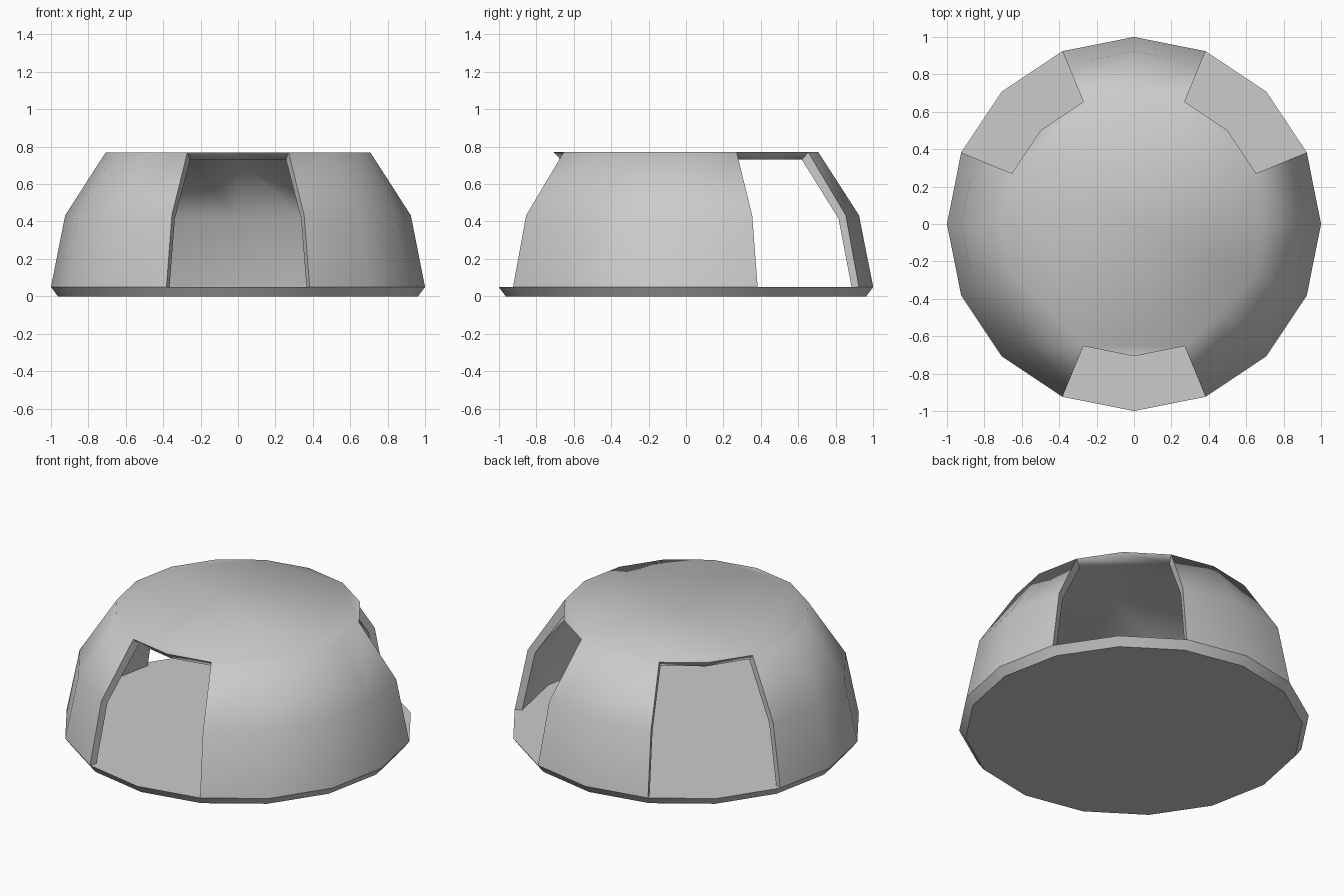
import bpy, bmesh
from math import sin, cos, pi, radians

if "Cube" in bpy.data.objects:
    bpy.data.objects.remove(bpy.data.objects["Cube"])

SIDES = 16
OUTER = [(1.0, 0.05), (0.924, 0.433), (0.707, 0.77)]
INNER = [(0.957, 0.05), (0.882, 0.415), (0.67, 0.73)]
DOORS = {1, 2, 5, 6, 11, 12}          # open wall segments: two back, one front


def finish(bm, name, angle):
    bmesh.ops.recalc_face_normals(bm, faces=bm.faces)
    mesh = bpy.data.meshes.new(name)
    bm.to_mesh(mesh)
    bm.free()
    obj = bpy.data.objects.new(name, mesh)
    bpy.context.collection.objects.link(obj)
    bpy.ops.object.select_all(action='DESELECT')
    obj.select_set(True)
    bpy.context.view_layer.objects.active = obj
    bpy.ops.object.shade_smooth_by_angle(angle=radians(angle))


def rings(bm, profile):
    return [[bm.verts.new((r * cos(2 * pi * k / SIDES), r * sin(2 * pi * k / SIDES), z))
             for k in range(SIDES)] for r, z in profile]


def skin(bm, layers, gaps=()):
    faces = [bm.faces.new(layers[-1])]
    for low, high in zip(layers, layers[1:]):
        for k in range(SIDES):
            if k not in gaps:
                n = (k + 1) % SIDES
                faces.append(bm.faces.new((low[k], low[n], high[n], high[k])))
    return faces


# Dome shell: outer and inner skins joined around every opening
bm = bmesh.new()
outer, inner = rings(bm, OUTER), rings(bm, INNER)
twin = {a: b for ro, ri in zip(outer, inner) for a, b in zip(ro, ri)}
skin(bm, outer, DOORS)
border = [e for e in bm.edges if e.is_boundary]
skin(bm, inner, DOORS)
for e in border:
    a, b = e.verts
    bm.faces.new((a, b, twin[b], twin[a]))
bmesh.ops.delete(bm, geom=[v for v in bm.verts if not v.link_faces], context='VERTS')
finish(bm, "dome_shell", 65)

# Floor plate with an undercut rim
bm = bmesh.new()
plate = rings(bm, [(0.963, 0.0), (1.0, 0.05)])
skin(bm, plate)
bm.faces.new(plate[0])
finish(bm, "floor_plate", 30)
